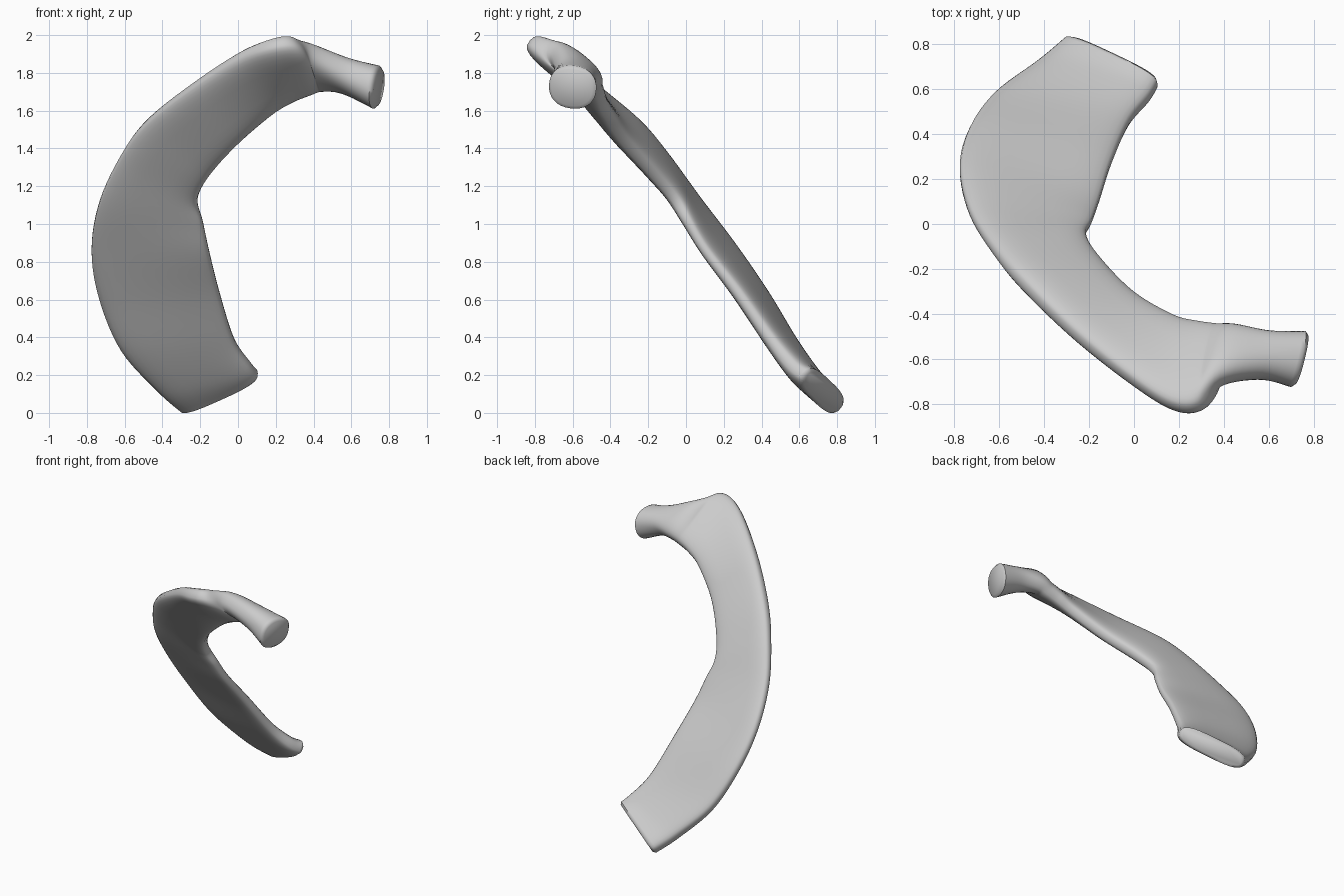
import bpy, bmesh, math
from mathutils import Vector

if "Cube" in bpy.data.objects:
    bpy.data.objects.remove(bpy.data.objects["Cube"])

# Cross-sections along the bone: outer edge xyz, inner edge xyz, thickness
SECTIONS = [
    (-0.31, 0.815, 0.025, 0.105, 0.62, 0.21, 0.14),   # front end
    (-0.43, 0.715, 0.13, 0.07, 0.56, 0.25, 0.135),
    (-0.62, 0.575, 0.34, -0.02, 0.45, 0.385, 0.12),
    (-0.735, 0.42, 0.61, -0.10, 0.27, 0.64, 0.11),
    (-0.775, 0.25, 0.87, -0.155, 0.10, 0.86, 0.10),
    (-0.73, 0.05, 1.13, -0.187, 0.01, 1.01, 0.10),
    (-0.61, -0.14, 1.38, -0.215, -0.06, 1.13, 0.11),
    (-0.48, -0.29, 1.55, -0.15, -0.17, 1.26, 0.12),
    (-0.25, -0.51, 1.73, 0.00, -0.32, 1.43, 0.12),
    (0.00, -0.71, 1.89, 0.18, -0.42, 1.59, 0.125),
    (0.17, -0.815, 1.955, 0.29, -0.445, 1.665, 0.14),  # tubercle
    (0.29, -0.815, 1.97, 0.37, -0.455, 1.70, 0.15),
    (0.38, -0.71, 1.93, 0.45, -0.46, 1.725, 0.16),     # neck
    (0.56, -0.685, 1.83, 0.585, -0.48, 1.735, 0.18),
    (0.70, -0.725, 1.74, 0.76, -0.475, 1.71, 0.23),    # head
]
STEPS, SIDES = 6, 32


def spline(i, t):
    """Catmull-Rom blend of the section values."""
    p = [SECTIONS[min(max(i + k, 0), len(SECTIONS) - 1)] for k in (-1, 0, 1, 2)]
    return [0.5 * (2 * b + (c - a) * t + (2 * a - 5 * b + 4 * c - d) * t * t
                   + (3 * b - a - 3 * c + d) * t ** 3) for a, b, c, d in zip(*p)]


def power(v, e):
    return math.copysign(abs(v) ** e, v)


# Sample sections densely
samples = []
n = len(SECTIONS) - 1
for i in range(n):
    samples += [(spline(i, s / STEPS), (i + s / STEPS) / n) for s in range(STEPS)]
samples.append((spline(n - 1, 1.0), 1.0))
outer = [Vector(s[0:3]) for s, _ in samples]
inner = [Vector(s[3:6]) for s, _ in samples]
mids = [(a + b) / 2 for a, b in zip(outer, inner)]

bm = bmesh.new()


def ring(k, scale=1.0, push=0.0):
    """Rounded flat section: a plate along the body, an oval at the head."""
    tangent = (mids[min(k + 2, len(mids) - 1)] - mids[max(k - 2, 0)]).normalized()
    thick, u = samples[k][0][6] / 2, samples[k][1]
    # the head face stands nearly upright
    tangent = tangent.lerp(Vector((0.97, -0.22, -0.14)), min(1, max(0, (u - 0.87) * 8)))
    across = (inner[k] - outer[k]) / 2
    normal = tangent.cross(across).normalized()
    e = 0.65 + 0.25 * min(1, max(0, (u - 0.75) * 5))
    edge = across.length
    across = across.normalized() * (edge - (1 - scale) * thick)
    verts = []
    for j in range(SIDES):
        a = 2 * math.pi * j / SIDES
        verts.append(bm.verts.new(mids[k] + tangent * push
                     + across * power(math.cos(a), e)
                     + normal * thick * scale * power(math.sin(a), e)))
    return verts


# Loft the sections, with softened rims on both end faces
last = len(samples) - 1
rings = [ring(0, 0.75, -0.016)] + [ring(k) for k in range(last + 1)] + [ring(last, 0.85, 0.016)]
for a, b in zip(rings, rings[1:]):
    for j in range(SIDES):
        m = (j + 1) % SIDES
        bm.faces.new((a[j], a[m], b[m], b[j]))
bm.faces.new(rings[0])
bm.faces.new(rings[-1])
bmesh.ops.recalc_face_normals(bm, faces=bm.faces)

mesh = bpy.data.meshes.new("rib_bone")
bm.to_mesh(mesh)
bm.free()
rib = bpy.data.objects.new("rib_bone", mesh)
bpy.context.collection.objects.link(rib)

# Smooth bone surface
bpy.context.view_layer.objects.active = rib
rib.select_set(True)
bpy.ops.object.shade_smooth_by_angle(angle=math.radians(50))
